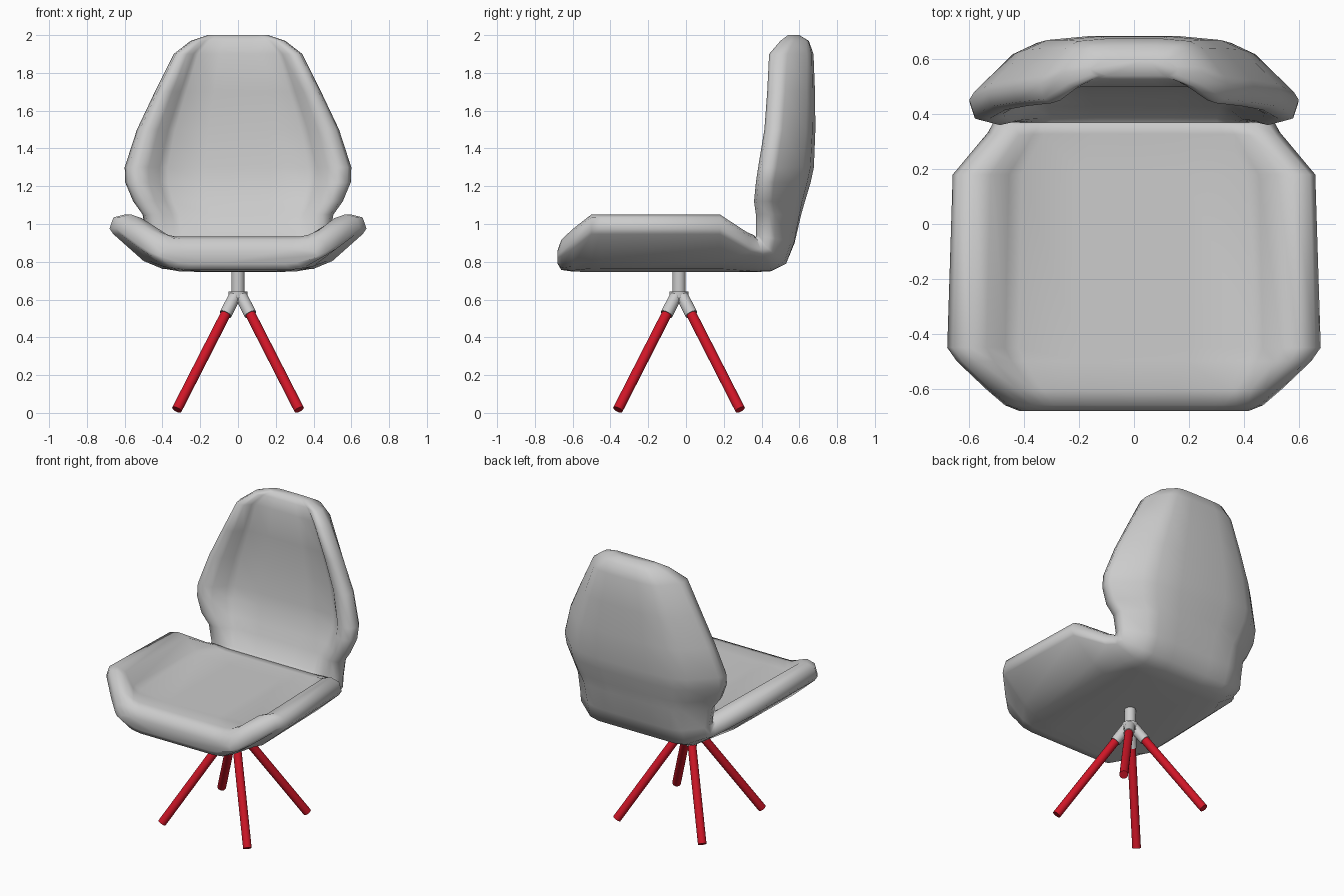
import bpy, bmesh, math
from mathutils import Vector

if "Cube" in bpy.data.objects:
    bpy.data.objects.remove(bpy.data.objects["Cube"])

red = bpy.data.materials.new("red_paint")
red.diffuse_color = (0.62, 0.008, 0.02, 1)
red.use_nodes = True
red.node_tree.nodes["Principled BSDF"].inputs["Base Color"].default_value = red.diffuse_color


def finish(obj, angle):
    bpy.ops.object.select_all(action='DESELECT')
    obj.select_set(True)
    bpy.context.view_layer.objects.active = obj
    bpy.ops.object.shade_smooth_by_angle(angle=math.radians(angle))


def rod(name, a, b, r, mat=None, sides=20):
    a, b = Vector(a), Vector(b)
    d = b - a
    bpy.ops.mesh.primitive_cylinder_add(vertices=sides, radius=r, depth=d.length, location=(a + b) / 2,
                                        rotation=d.to_track_quat('Z', 'Y').to_euler())
    obj = bpy.context.object
    obj.name = name
    if mat:
        obj.data.materials.append(mat)
    finish(obj, 40)
    return obj


# Half cross-section: x as share of half width, height as share of padding and of wing rise
HALF = [(0, 0, 0), (.29, 0, 0), (.59, 0, .15), (.735, .06, .4), (.97, .45, .98), (1, .6, 1), (.97, .92, 1),
        (.88, 1, 1), (.79, 1, .83), (.69, 1, .25), (.62, 1, .04), (.29, 1, 0), (0, 1, 0)]
RING = HALF + [(-x, a, b) for x, a, b in HALF[-2:0:-1]]

# Stations: y, z on the outer skin, tilt of section (0 = up, 90 = forward), half width, padding, wing rise
STATIONS = [
    (-.68, .79, 0, .42, .07, 0), (-.66, .757, 0, .47, .16, 0), (-.60, .748, 0, .54, .185, .04),
    (-.50, .746, 0, .645, .185, .12), (-.45, .745, 0, .68, .185, .12), (.18, .745, 0, .66, .185, .12),
    (.36, .745, 10, .53, .185, .03), (.45, .75, 25, .50, .20, .01), (.53, .79, 50, .49, .21, .0),
    (.575, .90, 78, .485, .19, .02), (.61, 1.05, 90, .505, .18, .06), (.63, 1.12, 90, .555, .17, .10),
    (.66, 1.22, 90, .597, .17, .12), (.677, 1.30, 90, .60, .175, .12), (.685, 1.5, 90, .535, .17, .10),
    (.683, 1.7, 90, .44, .17, .083), (.675, 1.9, 90, .34, .175, .06), (.65, 1.97, 90, .25, .13, .02),
    (.60, 2.0, 90, .16, .06, 0)]

# Upholstered shell: seat and back lofted in one piece
bm = bmesh.new()
rings = []
for y, z, tilt, w, pad, rise in STATIONS:
    t = math.radians(tilt)
    rings.append([bm.verts.new((w * fx, y - (a * pad + b * rise) * math.sin(t),
                                z + (a * pad + b * rise) * math.cos(t))) for fx, a, b in RING])
n = len(RING)
for r0, r1 in zip(rings, rings[1:]):
    for i in range(n):
        j = (i + 1) % n
        bm.faces.new((r0[i], r0[j], r1[j], r1[i]))
bm.faces.new(rings[0])
bm.faces.new(rings[-1])
bmesh.ops.recalc_face_normals(bm, faces=bm.faces)
mesh = bpy.data.meshes.new("seat_shell")
bm.to_mesh(mesh)
bm.free()
shell = bpy.data.objects.new("seat_shell", mesh)
bpy.context.collection.objects.link(shell)
finish(shell, 80)

# Swivel column and collar
CY = -.037
rod("column", (0, CY, .59), (0, CY, .77), .035)
rod("collar", (0, CY, .585), (0, CY, .642), .05)

# Four splayed legs in grey sockets
for name, sx, sy in (("front_left", -1, -1), ("front_right", 1, -1), ("back_left", -1, 1), ("back_right", 1, 1)):
    def on_axis(d, z):
        return (sx * d, CY + sy * d, z)
    rod(name + "_socket", on_axis(.018, .615), on_axis(.066, .522), .033)
    rod(name + "_leg", on_axis(.06, .534), on_axis(.324, .017), .027, red)
